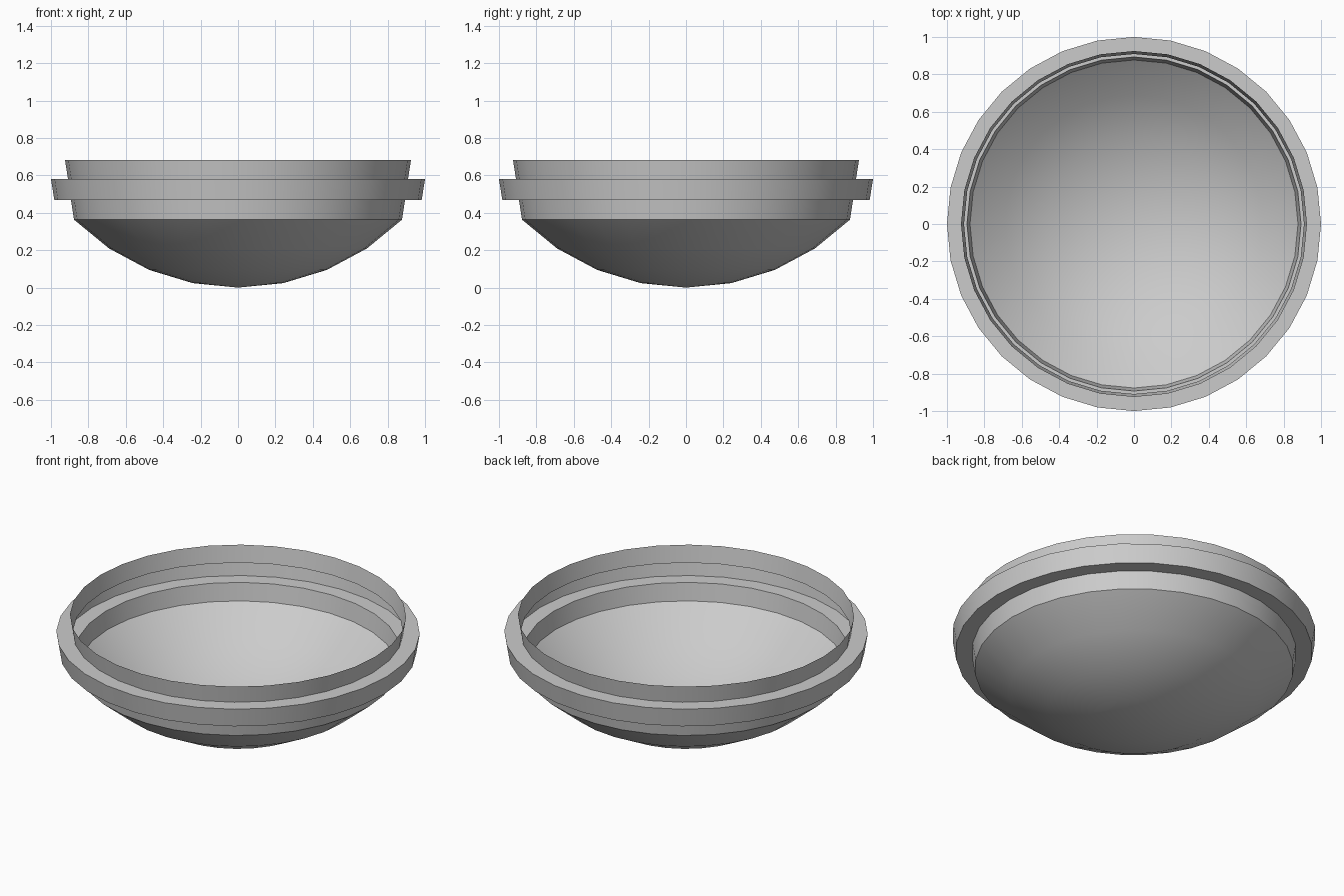
import bpy, bmesh, math

if "Cube" in bpy.data.objects:
    bpy.data.objects.remove(bpy.data.objects["Cube"])

SIDES = 32
R = 1.24  # radius of the sphere the dish is cut from

# Half profile: shallow spherical dish, short flared wall, hollow stepped flange, rim
profile = [(R * math.sin(a), R * (1 - math.cos(a)))
           for a in (math.radians(11.25 * i) for i in range(5))]
profile += [(0.893, 0.468), (0.982, 0.468), (1.0, 0.58), (0.909, 0.58), (0.925, 0.682)]


def lathe(name, pts):
    bm = bmesh.new()
    rings = []
    for r, z in pts:
        if r < 1e-6:
            rings.append([bm.verts.new((0, 0, z))] * SIDES)
        else:
            rings.append([bm.verts.new((r * math.cos(math.tau * i / SIDES),
                                        r * math.sin(math.tau * i / SIDES), z))
                          for i in range(SIDES)])
    for a, b in zip(rings, rings[1:]):
        for i in range(SIDES):
            j = (i + 1) % SIDES
            quad = [a[i], b[i], b[j], a[j]]
            bm.faces.new(list(dict.fromkeys(quad)))
    # Normals point outward and down on the dish
    bmesh.ops.recalc_face_normals(bm, faces=bm.faces)
    bm.faces.ensure_lookup_table()
    if bm.faces[0].normal.z > 0:
        bmesh.ops.reverse_faces(bm, faces=bm.faces)
    mesh = bpy.data.meshes.new(name)
    bm.to_mesh(mesh)
    bm.free()
    obj = bpy.data.objects.new(name, mesh)
    bpy.context.collection.objects.link(obj)
    obj.select_set(True)
    bpy.context.view_layer.objects.active = obj
    bpy.ops.object.shade_smooth_by_angle(angle=math.radians(30))
    return obj


# Open single-skin bowl
lathe("flanged_bowl", profile)
